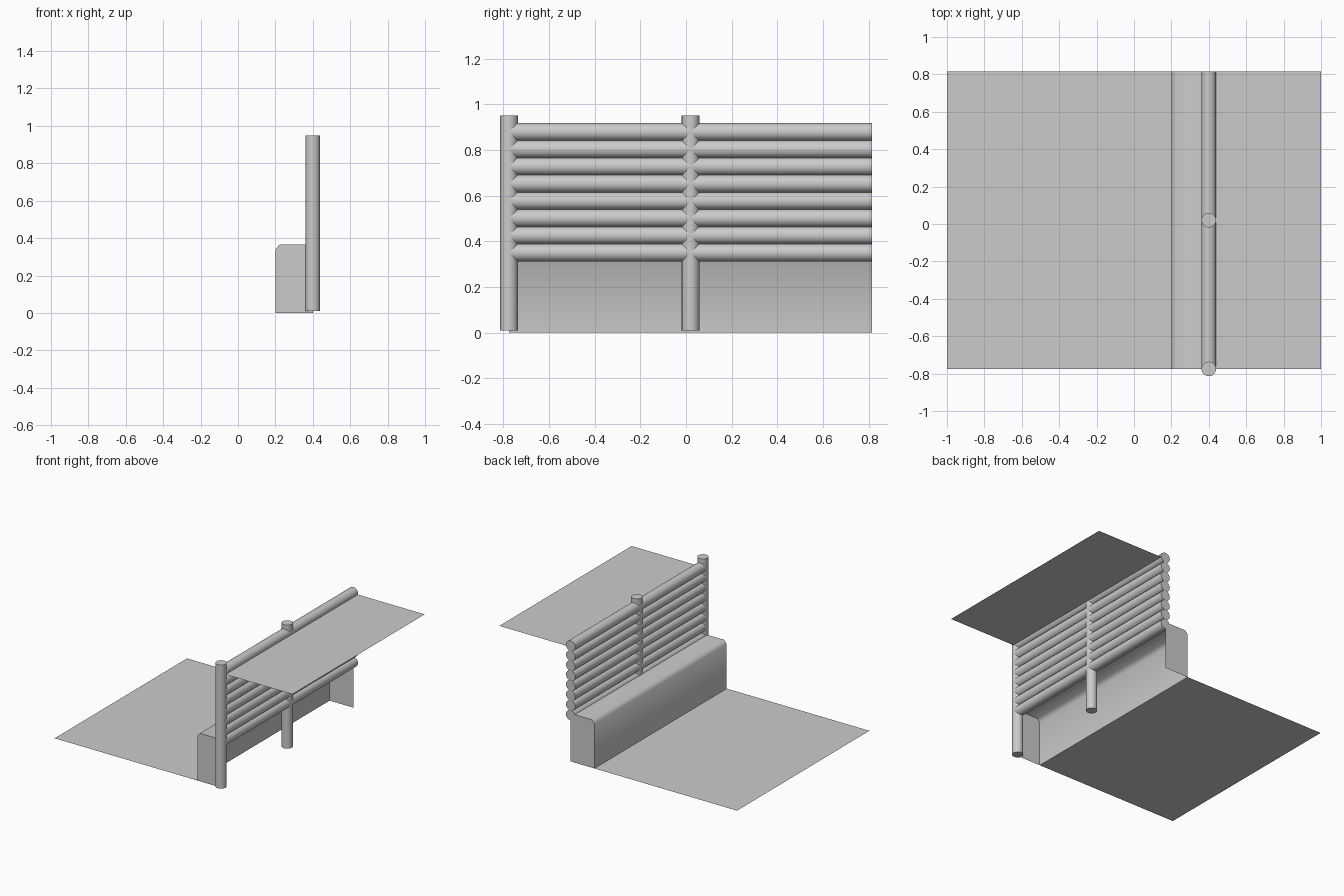
import bpy
import math

if "Cube" in bpy.data.objects:
    bpy.data.objects.remove(bpy.data.objects["Cube"])

Y0, Y1 = -0.775, 0.815      # length of the module
LOG_X, R = 0.40, 0.039      # log wall position and log radius


def mesh_object(name, verts, faces):
    mesh = bpy.data.meshes.new(name)
    mesh.from_pydata(verts, [], faces)
    obj = bpy.data.objects.new(name, mesh)
    bpy.context.collection.objects.link(obj)
    return obj


def smooth(obj, angle=40):
    bpy.ops.object.select_all(action='DESELECT')
    obj.select_set(True)
    bpy.context.view_layer.objects.active = obj
    bpy.ops.object.shade_smooth_by_angle(angle=math.radians(angle))


def log(name, length, location, rotation=(0, 0, 0)):
    bpy.ops.mesh.primitive_cylinder_add(vertices=20, radius=R, depth=length,
                                        location=location, rotation=rotation)
    obj = bpy.context.object
    obj.name = name
    smooth(obj)


def ground(name, x0, x1, z):
    mesh_object(name, [(x0, Y0, z), (x1, Y0, z), (x1, Y1, z), (x0, Y1, z)],
                [(0, 1, 2, 3)])


# Trench floor and the higher ground behind the logs
ground("trench_floor", -1.0, 0.20, 0.0)
ground("upper_ground", LOG_X, 1.0, 0.87)

# Firing step: open shell (no back or bottom) with chamfered edge and end caps
profile = [(0.20, 0.0), (0.20, 0.338), (0.222, 0.365), (LOG_X, 0.365)]
n = len(profile)
verts = [(x, y, z) for y in (Y0, Y1) for x, z in profile]
verts += [(LOG_X, Y0, 0.0), (LOG_X, Y1, 0.0)]
faces = [(i, i + 1, n + i + 1, n + i) for i in range(n - 1)]
faces = [f[::-1] for f in faces]
faces += [(2 * n, 3, 2, 1, 0), (n, n + 1, n + 2, n + 3, 2 * n + 1)]
step = mesh_object("earth_step", verts, faces)
smooth(step, 55)

# Stacked horizontal logs
for i in range(8):
    log(f"wall_log_{i + 1}", Y1 - Y0, (LOG_X, (Y0 + Y1) / 2, 0.35 + i * 0.0755),
        (math.pi / 2, 0, 0))

# Upright posts
for name, y in (("end_post", Y0), ("middle_post", 0.02)):
    log(name, 0.94, (LOG_X, y, 0.48))
